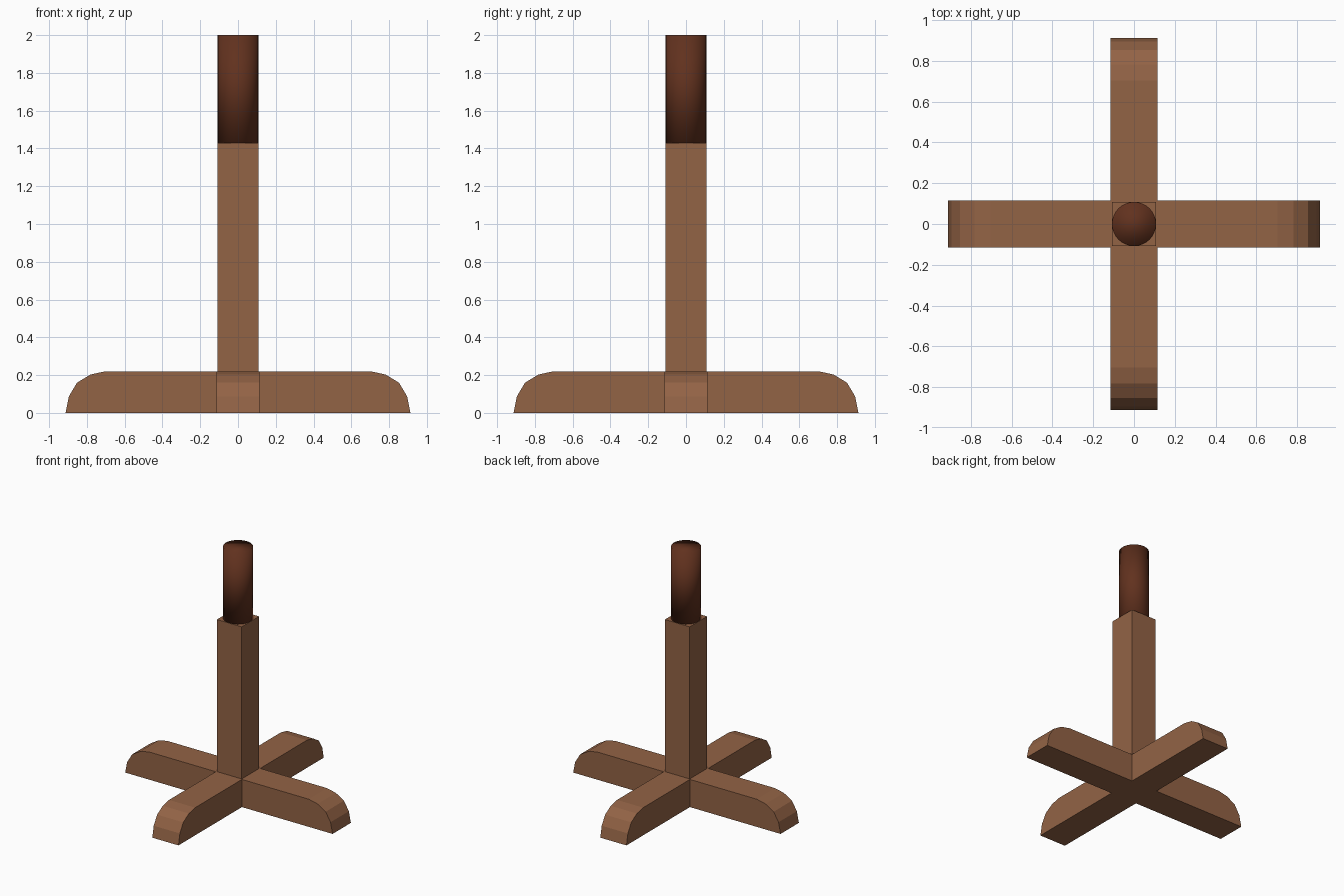
import bpy, bmesh
from math import pi
from mathutils import Matrix

if "Cube" in bpy.data.objects:
    bpy.data.objects.remove(bpy.data.objects["Cube"])

def material(name, rgb):
    m = bpy.data.materials.new(name)
    m.diffuse_color = (*rgb, 1)
    m.use_nodes = True
    m.node_tree.nodes["Principled BSDF"].inputs["Base Color"].default_value = m.diffuse_color
    return m

wood = material("wood", (0.29, 0.125, 0.06))
dark_wood = material("dark_wood", (0.12, 0.031, 0.013))

def finish(name, bm, mat, smooth=False):
    bmesh.ops.recalc_face_normals(bm, faces=bm.faces)
    me = bpy.data.meshes.new(name)
    bm.to_mesh(me)
    bm.free()
    me.materials.append(mat)
    me.polygons.foreach_set("use_smooth", [smooth] * len(me.polygons))
    ob = bpy.data.objects.new(name, me)
    bpy.context.collection.objects.link(ob)
    return ob

HALF_W = 0.115   # half width of the feet
FOOT_H = 0.22    # height of the feet
POST = 0.109     # half width of the post
POST_TOP = 1.43

# rounded end of a foot, from the floor up
END = [(0.913, 0), (0.895, 0.088), (0.852, 0.16), (0.781, 0.203), (0.703, FOOT_H)]

def foot(name, outline, angle=0):
    bm = bmesh.new()
    face = bm.faces.new([bm.verts.new((x, -HALF_W, z)) for x, z in outline])
    ext = bmesh.ops.extrude_face_region(bm, geom=[face])
    new = [v for v in ext["geom"] if isinstance(v, bmesh.types.BMVert)]
    bmesh.ops.translate(bm, verts=new, vec=(0, 2 * HALF_W, 0))
    bm.transform(Matrix.Rotation(angle, 4, "Z"))
    return finish(name, bm, wood)

# crossed feet: one full beam, two half beams butting against it
foot("cross_beam", END + [(-x, z) for x, z in reversed(END)])
half = END + [(HALF_W, FOOT_H), (HALF_W, 0)]
foot("front_foot", half, -pi / 2)
foot("back_foot", half, pi / 2)

# square post
bm = bmesh.new()
h = POST_TOP - FOOT_H
bmesh.ops.create_cube(bm, size=1, matrix=Matrix.Translation((0, 0, FOOT_H + h / 2))
                      @ Matrix.Diagonal((2 * POST, 2 * POST, h, 1)))
finish("post", bm, wood)

# round peg on top, smooth over the caps
bm = bmesh.new()
bmesh.ops.create_cone(bm, cap_ends=True, segments=32, radius1=0.108, radius2=0.108,
                      depth=2 - POST_TOP,
                      matrix=Matrix.Translation((0, 0, (2 + POST_TOP) / 2)))
finish("round_peg", bm, dark_wood, smooth=True)
